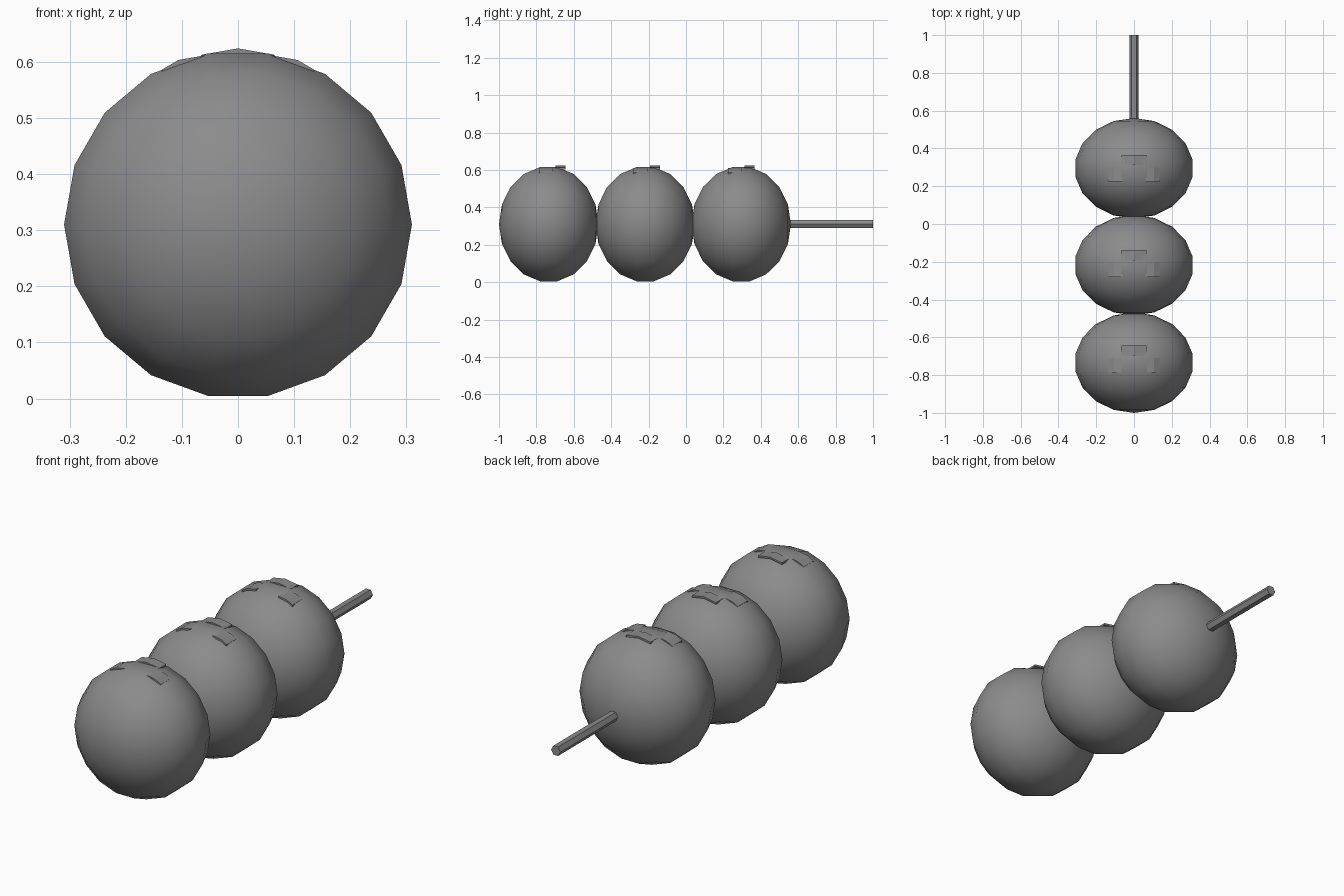
import bpy
import bmesh
from math import radians, sin, cos, pi
from mathutils import Matrix

cube = bpy.data.objects.get("Cube")
if cube:
    bpy.data.objects.remove(cube, do_unlink=True)

grey = bpy.data.materials.new("plain_grey")
grey.use_nodes = True
colour = (0.26, 0.26, 0.26, 1)
grey.diffuse_color = colour
grey.node_tree.nodes["Principled BSDF"].inputs["Base Color"].default_value = colour

RADIUS = 0.31       # widest ring of a ball
HALF_DEPTH = 0.266  # along the stick
SEGMENTS = 18


def finish(name, bm, smooth=False):
    bmesh.ops.recalc_face_normals(bm, faces=bm.faces)
    mesh = bpy.data.meshes.new(name)
    bm.to_mesh(mesh)
    bm.free()
    mesh.materials.append(grey)
    for poly in mesh.polygons:
        poly.use_smooth = smooth
    obj = bpy.data.objects.new(name, mesh)
    bpy.context.collection.objects.link(obj)
    return obj


def ball(name, y):
    """Squashed sphere whose poles lie on the stick."""
    bm = bmesh.new()
    bmesh.ops.create_uvsphere(bm, u_segments=SEGMENTS, v_segments=9, radius=1)
    wide = RADIUS / cos(radians(10))
    turn = Matrix.Rotation(pi / 2, 4, 'X') @ Matrix.Rotation(pi / 2, 4, 'Z')
    scale = Matrix.Diagonal((wide, HALF_DEPTH, wide, 1))
    place = Matrix.Translation((0, y, RADIUS))
    bmesh.ops.transform(bm, matrix=place @ scale @ turn, verts=bm.verts)
    finish(name, bm, smooth=True)


def facet_height(x):
    """Height of the faceted ball top above x."""
    step = 2 * pi / SEGMENTS
    x = abs(x)
    k = 0
    while RADIUS * sin((k + 1) * step) < x:
        k += 1
    x0, x1 = (RADIUS * sin(a * step) for a in (k, k + 1))
    z0, z1 = (RADIUS * cos(a * step) for a in (k, k + 1))
    return RADIUS + z0 + (z1 - z0) * (x - x0) / (x1 - x0)


def bent_plate(name, xs, y0, y1, lift):
    """Thin plate that follows the facets of the ball top."""
    bm = bmesh.new()
    rows = [[bm.verts.new((x, y, facet_height(x) + lift)) for x in xs]
            for y in (y0, y1)]
    for i in range(len(xs) - 1):
        bm.faces.new((rows[0][i], rows[0][i + 1], rows[1][i + 1], rows[1][i]))
    top = list(bm.faces)
    result = bmesh.ops.extrude_face_region(bm, geom=top, use_keep_orig=True)
    for v in result["geom"]:
        if isinstance(v, bmesh.types.BMVert):
            v.co.z -= 0.009
    finish(name, bm)


# Three balls, each with a small face on top
ridge = RADIUS * sin(2 * pi / SEGMENTS)
for label, y, face_y in (("front", -0.734, -0.748),
                         ("middle", -0.218, -0.242),
                         ("back", 0.295, 0.262)):
    ball(label + "_ball", y)
    for side, sign in (("left", 1), ("right", -1)):
        xs = sorted(sign * x for x in (0.06, ridge, 0.135))
        bent_plate(f"{label}_{side}_eye", xs, face_y - 0.038, face_y + 0.038, 0.002)
    bent_plate(label + "_mouth", (-0.065, 0, 0.065), face_y + 0.05, face_y + 0.104, 0.004)

# Six-sided stick
bm = bmesh.new()
bmesh.ops.create_cone(bm, cap_ends=True, segments=6, radius1=0.025, radius2=0.025, depth=0.7)
spin = Matrix.Rotation(pi / 2, 4, 'X') @ Matrix.Rotation(pi / 2, 4, 'Z')
bmesh.ops.transform(bm, matrix=Matrix.Translation((0, 0.65, RADIUS)) @ spin, verts=bm.verts)
# Keep the flat sides up and down
xs = [v.co.x for v in bm.verts]
if max(xs) < 0.024:
    bmesh.ops.rotate(bm, verts=bm.verts, cent=(0, 0, RADIUS),
                     matrix=Matrix.Rotation(radians(30), 3, 'Y'))
finish("stick", bm)
